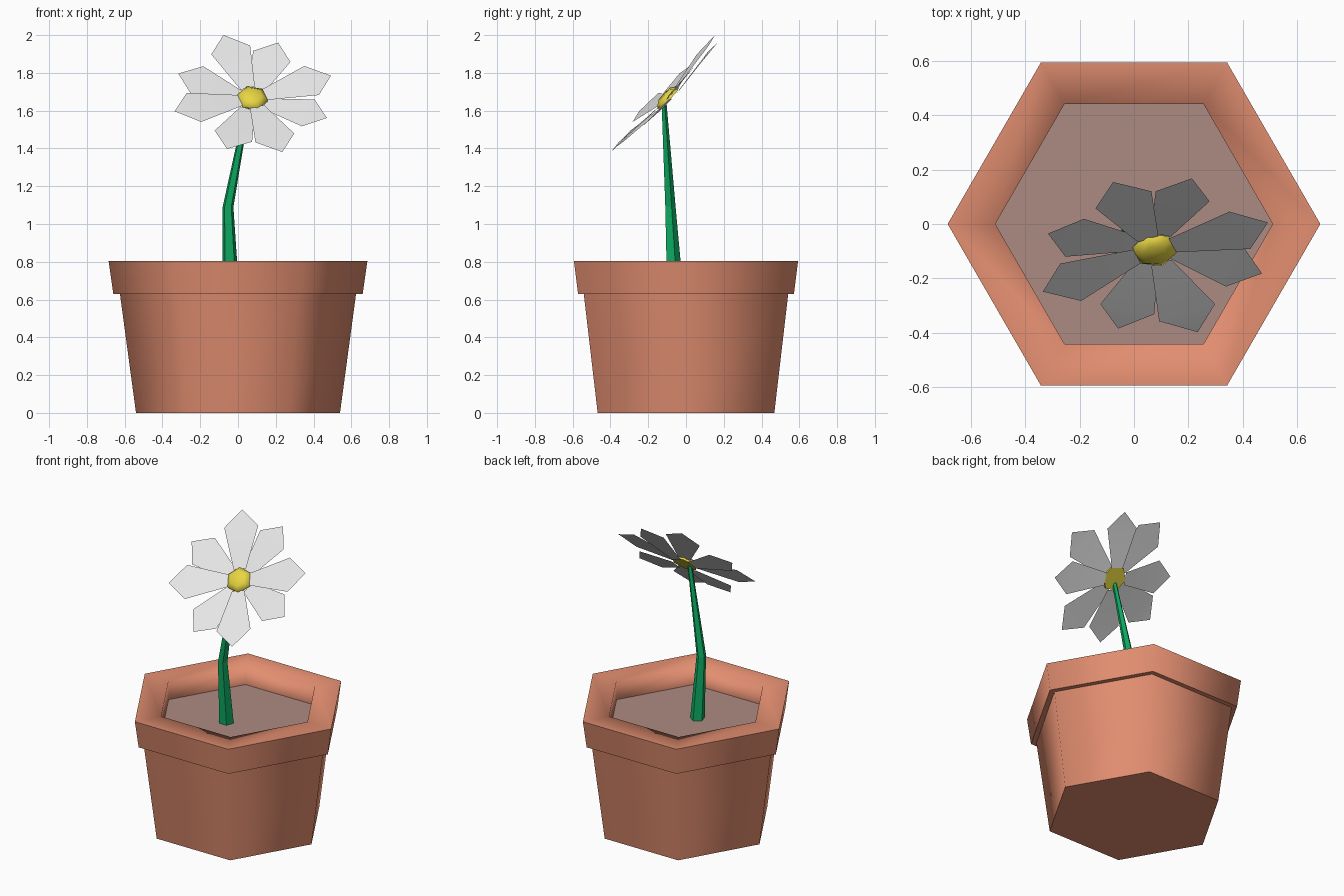
import bpy, bmesh, math
from mathutils import Vector, Matrix

if "Cube" in bpy.data.objects:
    bpy.data.objects.remove(bpy.data.objects["Cube"])


def material(name, rgb):
    lin = [((c / 255 + 0.055) / 1.055) ** 2.4 for c in rgb]
    m = bpy.data.materials.new(name)
    m.diffuse_color = (*lin, 1)
    m.use_nodes = True
    m.node_tree.nodes["Principled BSDF"].inputs["Base Color"].default_value = m.diffuse_color
    return m


TERRACOTTA = material("terracotta", (226, 142, 112))
SOIL = material("soil", (172, 139, 130))
GREEN = material("stem_green", (12, 168, 96))
WHITE = material("petal_white", (232, 232, 232))
YELLOW = material("centre_yellow", (236, 218, 68))


def make(name, verts, faces, mat, smooth_deg=0, matrix=None):
    me = bpy.data.meshes.new(name)
    me.from_pydata([tuple(v) for v in verts], [], faces)
    if matrix:
        me.transform(matrix)
    me.materials.append(mat)
    if smooth_deg:
        me.polygons.foreach_set("use_smooth", [True] * len(me.polygons))
        me.set_sharp_from_angle(angle=math.radians(smooth_deg))
    ob = bpy.data.objects.new(name, me)
    bpy.context.collection.objects.link(ob)
    return ob


def loft(name, rings, sides, mat, smooth_deg=0, cap_start=False, cap_end=False,
         turn=0, matrix=None):
    """Join polygon rings given as (centre, radius)."""
    verts, faces = [], []
    for c, r in rings:
        for i in range(sides):
            a = 2 * math.pi * i / sides + turn
            verts.append(Vector(c) + Vector((r * math.cos(a), r * math.sin(a), 0)))
    for k in range(len(rings) - 1):
        for i in range(sides):
            j = (i + 1) % sides
            a, b = k * sides, (k + 1) * sides
            faces.append((a + i, a + j, b + j, b + i))
    if cap_start:
        faces.append(tuple(reversed(range(sides))))
    if cap_end:
        n = (len(rings) - 1) * sides
        faces.append(tuple(range(n, n + sides)))
    return make(name, verts, faces, mat, smooth_deg, matrix)


def lathe(name, profile, mat, **kw):
    return loft(name, [((0, 0, z), r) for r, z in profile], 6, mat, **kw)


# Hexagonal pot: body, collar, rounded-looking lip with inner wall, soil
lathe("pot_body", [(0.54, 0), (0.625, 0.63)], TERRACOTTA, smooth_deg=65, cap_start=True)
lathe("pot_collar", [(0.625, 0.63), (0.66, 0.63), (0.685, 0.805)], TERRACOTTA, smooth_deg=65)
lathe("pot_lip", [(0.685, 0.805), (0.51, 0.805), (0.51, 0.68)], TERRACOTTA, smooth_deg=180)
make("soil", [(0.512 * math.cos(i * math.pi / 3), 0.512 * math.sin(i * math.pi / 3), 0.68)
              for i in range(6)], [tuple(range(6))], SOIL)

# Bent, tapering stem
loft("stem", [((-0.04, -0.063, 0.675), 0.046), ((-0.053, -0.085, 1.09), 0.03),
              ((0.055, -0.118, 1.65), 0.014)], 5, GREEN, cap_end=True, turn=0.3)

# Flower frame: tilted plane facing forwards and up
u = Vector((0.93, 0.286, 0.212)).normalized()
n = Vector((0.068, -0.728, 0.682)).normalized()
v = n.cross(u).normalized()
u = v.cross(n)
frame = Matrix.Translation((0.078, -0.115, 1.685)) @ Matrix((u, v, n)).transposed().to_4x4()

# Four long petals in front, four shorter ones behind; each bends at its widest line
for label, start, tip, wide, half, lift in (("long", 0, 0.443, 0.333, 0.11, 0.009),
                                            ("short", 50.4, 0.417, 0.313, 0.105, -0.009)):
    for k in range(4):
        outline = [(0.07, -0.04, lift - 0.031), (wide, -half, lift - 0.004), (tip, 0, lift),
                   (wide, half, lift - 0.004), (0.07, 0.04, lift - 0.031)]
        spin = Matrix.Rotation(math.radians(start + 90 * k), 4, 'Z')
        make(f"{label}_petal_{k + 1}", outline, [(0, 1, 3, 4), (1, 2, 3)], WHITE,
             smooth_deg=30, matrix=frame @ spin)

# Yellow flower centre
loft("flower_centre", [((0, 0, -0.034), 0.082), ((0, 0, -0.018), 0.08), ((0, 0, 0.002), 0.05)],
     6, YELLOW, smooth_deg=65, cap_start=True, cap_end=True, turn=math.radians(30), matrix=frame)
